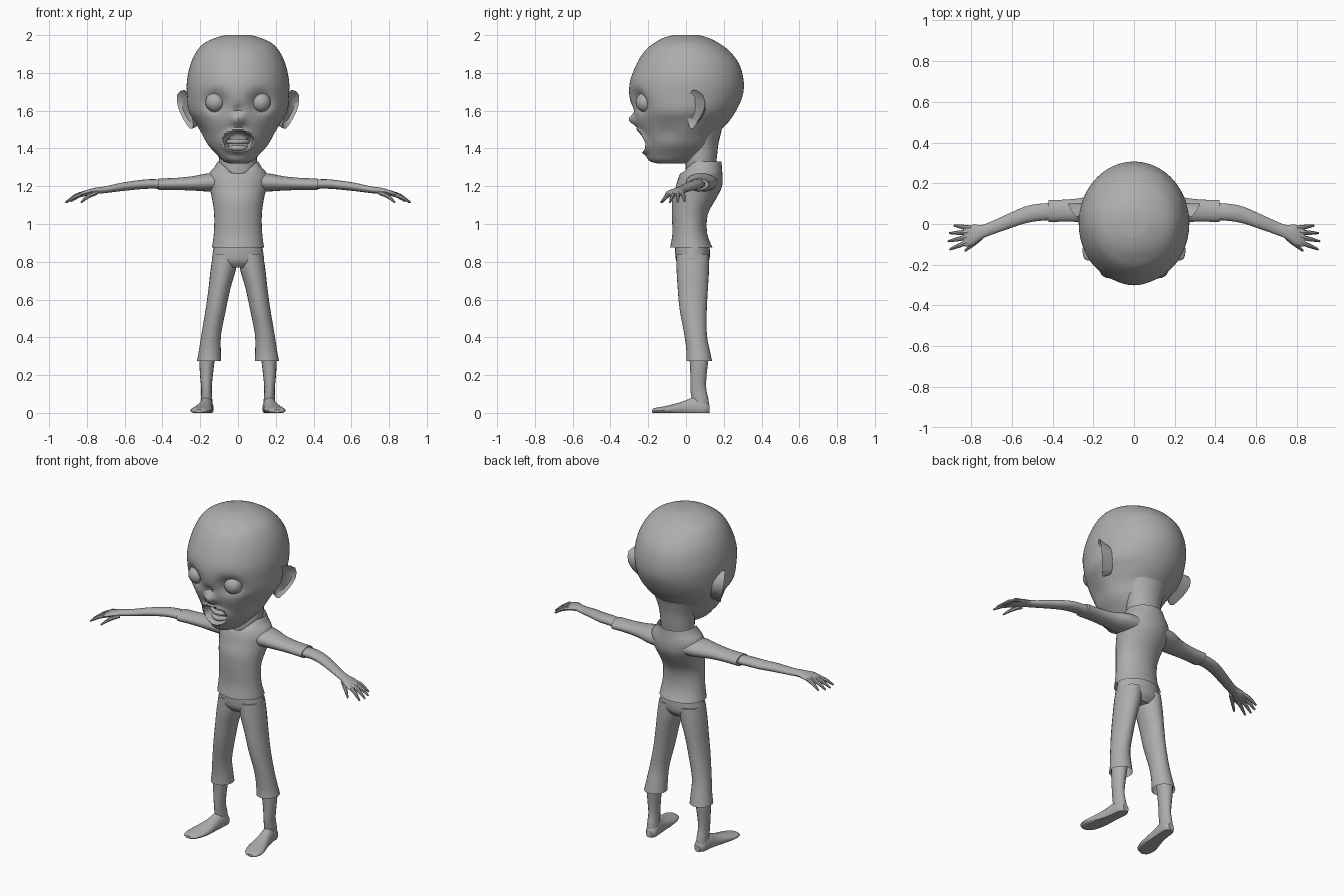
import bpy, bmesh, math
from mathutils import Vector

if "Cube" in bpy.data.objects:
    bpy.data.objects.remove(bpy.data.objects["Cube"])

grey = bpy.data.materials.new("plain_grey")
grey.diffuse_color = (0.42, 0.42, 0.42, 1)
grey.use_nodes = True
grey.node_tree.nodes["Principled BSDF"].inputs["Base Color"].default_value = grey.diffuse_color


def finish(name, bm, mirror=False):
    bmesh.ops.recalc_face_normals(bm, faces=bm.faces)
    me = bpy.data.meshes.new(name)
    bm.to_mesh(me)
    bm.free()
    me.materials.append(grey)
    ob = bpy.data.objects.new(name, me)
    bpy.context.collection.objects.link(ob)
    if mirror:
        mod = ob.modifiers.new("mirror", 'MIRROR')
        mod.use_mirror_merge = False
    return ob


def smooth_path(pts, steps):
    """Catmull-Rom through tuples of any length."""
    out = []
    for i in range(len(pts) - 1):
        p0, p1, p2, p3 = pts[max(i - 1, 0)], pts[i], pts[i + 1], pts[min(i + 2, len(pts) - 1)]
        for s in range(steps):
            t = s / steps
            out.append([0.5 * (2 * b + (c - a) * t + (2 * a - 5 * b + 4 * c - d) * t * t
                               + (3 * b - a - 3 * c + d) * t ** 3)
                        for a, b, c, d in zip(p0, p1, p2, p3)])
    return out + [list(pts[-1])]


def bridge(bm, rings, caps):
    n = len(rings[0])
    for r, q in zip(rings, rings[1:]):
        for i in range(n):
            bm.faces.new((r[i], r[(i + 1) % n], q[(i + 1) % n], q[i]))
    if caps[0]:
        bm.faces.new(rings[0])
    if caps[1]:
        bm.faces.new(rings[-1])


def loft(name, secs, axis='z', n=24, steps=3, caps=(1, 1), mirror=False, tweak=None):
    """Elliptical rings along an axis: (position, centre 1, centre 2, radius 1, radius 2)."""
    bm = bmesh.new()
    rings = []
    for p, c1, c2, a, b in smooth_path(secs, steps):
        ring = []
        for i in range(n):
            w = math.tau * i / n
            u, v = c1 + a * math.cos(w), c2 + b * math.sin(w)
            co = Vector({'z': (u, v, p), 'x': (p, u, v), 'y': (u, p, v)}[axis])
            ring.append(bm.verts.new(tweak(co) if tweak else co))
        rings.append(ring)
    bridge(bm, rings, caps)
    return finish(name, bm, mirror)


def tube(name, pts, n=8, mirror=True):
    """Round tube through (x, y, z, radius) points."""
    bm = bmesh.new()
    path = smooth_path(pts, 3)
    rings = []
    for i, (x, y, z, r) in enumerate(path):
        d = Vector(path[min(i + 1, len(path) - 1)][:3]) - Vector(path[max(i - 1, 0)][:3])
        q = d.to_track_quat('Z', 'Y')
        rings.append([bm.verts.new(Vector((x, y, z)) + q @ Vector(
            (r * math.cos(math.tau * k / n), r * math.sin(math.tau * k / n), 0))) for k in range(n)])
    bridge(bm, rings, (1, 1))
    return finish(name, bm, mirror)


def bump(dx, dz):
    return math.exp(-(dx * dx + dz * dz))


def face_shape(co):
    """Eye sockets, nose, open mouth with lips, hollow cheeks."""
    x, y, z = co
    if y < 0:
        dy = 0.05 * bump((abs(x) - 0.12) / 0.055, (z - 1.645) / 0.055)
        dy -= 0.038 * bump(x / 0.03, (z - 1.55) / 0.03)
        dy += 0.025 * bump(x / 0.016, (z - 1.605) / 0.018)
        d = math.hypot(x / 0.078, (z - 1.437) / 0.056)
        t = min(max((1.0 - d) / 0.25, 0), 1)
        dy += 0.07 * t * t * (3 - 2 * t) - 0.016 * math.exp(-((d - 1.08) / 0.16) ** 2)
        co.y += dy
        co.x -= math.copysign(0.012 * bump((y + 0.1) / 0.06, (z - 1.49) / 0.05), x)
    return co


# Head: z, front y, back y, half width
head = [(1.32, -.15, 0, .045), (1.335, -.195, .05, .08), (1.37, -.215, .11, .115),
        (1.42, -.225, .14, .16), (1.48, -.24, .17, .195), (1.54, -.262, .225, .228),
        (1.60, -.28, .265, .262), (1.68, -.30, .30, .27), (1.76, -.295, .305, .27),
        (1.85, -.26, .28, .25), (1.92, -.215, .225, .215), (1.96, -.165, .17, .175),
        (1.985, -.12, .12, .12), (2.0, -.07, .07, .07)]
loft("head", [(z, 0, (f + b) / 2, w, (b - f) / 2) for z, f, b, w in head],
     n=80, steps=6, tweak=face_shape)
loft("neck", [(1.2, 0, .07, .09, .07), (1.34, 0, .08, .1, .082),
              (1.42, 0, .085, .108, .086), (1.5, 0, .09, .135, .1)])

# Eyes
bm = bmesh.new()
bmesh.ops.create_uvsphere(bm, u_segments=20, v_segments=12, radius=0.053)
bmesh.ops.translate(bm, verts=bm.verts, vec=(0.12, -0.214, 1.645))
finish("eye", bm, True)

# Tooth rows
for name, z, w in (("upper_teeth", 1.436, .062), ("lower_teeth", 1.402, .055)):
    loft(name, [(-w, -.165, z, .012, .008), (-w / 2, -.187, z, .015, .014),
                (0, -.196, z, .015, .014), (w / 2, -.187, z, .015, .014),
                (w, -.165, z, .012, .008)], axis='x', n=10)

# Ears: flared rim joined to a narrower base, with a hollow
rim = [(.255, .005, 1.66), (.285, .035, 1.71), (.322, .09, 1.685), (.318, .1, 1.62),
       (.292, .075, 1.56), (.255, .035, 1.505), (.236, .015, 1.52), (.245, .005, 1.58)]
bm = bmesh.new()
rim = [Vector(p[:3]) for p in smooth_path(rim + rim[:1], 2)[:-1]]
mid = sum(rim, Vector()) / len(rim)
base = [bm.verts.new(Vector((.215, .065, 1.6)) + (p - mid) * 0.7) for p in rim]
edge = [bm.verts.new(p) for p in rim]
hollow = [bm.verts.new(mid + (p - mid) * 0.72 + Vector((-.012, .012, 0))) for p in rim]
bridge(bm, [base, edge, hollow], (1, 1))
finish("ear", bm, True)


# Shirt with a V collar and open hem
def collar(co):
    if co.z > 1.27 and co.y < 0.08:
        co.z -= 0.09 * max(0, 1 - abs(co.x) / 0.1) * (co.z - 1.27) / 0.06
    return co


loft("shirt", [(.875, 0, .028, .138, .112), (.95, 0, .02, .128, .092), (1.05, 0, .02, .126, .095),
               (1.13, 0, .042, .137, .115), (1.19, 0, .066, .15, .122), (1.24, 0, .076, .16, .118),
               (1.275, 0, .082, .148, .11), (1.3, 0, .085, .126, .105), (1.33, 0, .088, .108, .1)],
     n=36, caps=(0, 0), tweak=collar)
loft("sleeve", [(.08, .085, 1.22, .085, .05), (.16, .08, 1.22, .08, .048), (.24, .07, 1.215, .062, .038),
                (.33, .066, 1.212, .054, .032), (.42, .064, 1.21, .055, .031)], axis='x', mirror=True)

# Arm down to the palm
loft("arm", [(.38, .062, 1.21, .042, .025), (.47, .057, 1.212, .042, .025), (.54, .043, 1.206, .041, .024),
             (.62, .012, 1.196, .037, .022), (.70, -.02, 1.182, .033, .018), (.745, -.038, 1.177, .034, .017),
             (.79, -.053, 1.168, .05, .016), (.825, -.062, 1.158, .049, .012), (.84, -.065, 1.153, .04, .008)],
     axis='x', n=16, mirror=True)

# Fingers and thumb: root and tip
for name, a, b in (("little_finger", (.80, -.02, 1.165), (.885, -.008, 1.12)),
                   ("ring_finger", (.81, -.04, 1.165), (.907, -.045, 1.116)),
                   ("middle_finger", (.81, -.062, 1.163), (.913, -.085, 1.114)),
                   ("index_finger", (.81, -.085, 1.16), (.905, -.125, 1.116)),
                   ("thumb", (.75, -.065, 1.165), (.83, -.132, 1.115))):
    m = [(p + q) / 2 for p, q in zip(a, b)]
    tube(name, [(*a, .012), (m[0], m[1], m[2] + .008, .011), (*b, .005)])

# Trousers: hip section and flared legs
loft("trouser_hips", [(.77, 0, .035, .09, .06), (.8, 0, .035, .135, .085), (.84, 0, .035, .135, .092),
                      (.9, 0, .033, .126, .09)])
loft("trouser_leg", [(.275, .153, .07, .064, .068), (.33, .149, .064, .058, .062), (.42, .141, .05, .052, .06),
                     (.55, .117, .038, .054, .072), (.66, .098, .036, .058, .08), (.76, .078, .036, .067, .086),
                     (.84, .068, .036, .064, .086)], caps=(0, 1), mirror=True)

# Lower legs
loft("lower_leg", [(.02, .165, .085, .032, .038), (.07, .166, .075, .03, .044), (.13, .167, .065, .028, .042),
                   (.2, .167, .066, .034, .043), (.3, .163, .068, .042, .05), (.4, .15, .055, .04, .045)],
     n=16, mirror=True)


# Feet with flat soles, turned slightly out
def sole(co):
    co.z = max(co.z, 0)
    return co


loft("foot", [(-.18, .208, .01, .02, .008), (-.165, .205, .012, .042, .014), (-.12, .197, .014, .055, .02),
              (-.06, .185, .018, .05, .03), (0, .175, .022, .04, .045), (.05, .168, .025, .036, .06),
              (.1, .164, .022, .034, .045), (.125, .163, .02, .018, .022)],
     axis='y', n=20, mirror=True, tweak=sole)

# Smooth shading with sharp edges kept
for ob in bpy.context.scene.objects:
    ob.select_set(True)
    bpy.context.view_layer.objects.active = ob
bpy.ops.object.shade_smooth_by_angle(angle=math.radians(40))
